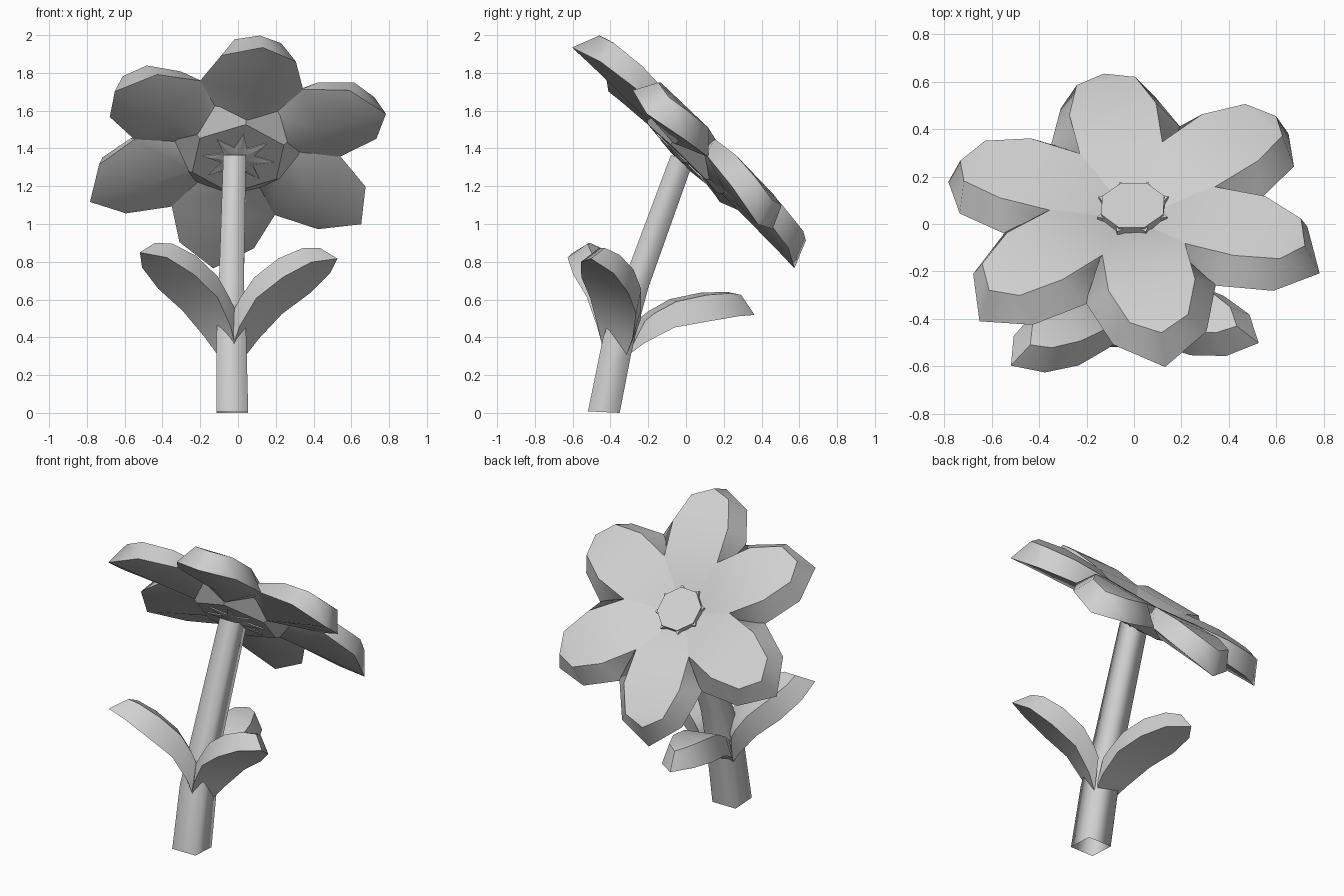
import bpy
import bmesh
from math import cos, sin, pi, radians
from mathutils import Matrix, Vector

old = bpy.data.objects.get("Cube")
if old:
    bpy.data.objects.remove(old, do_unlink=True)

grey = bpy.data.materials.new("light_grey")
grey.use_nodes = True
grey.diffuse_color = (0.63, 0.63, 0.63, 1)
grey.node_tree.nodes["Principled BSDF"].inputs["Base Color"].default_value = grey.diffuse_color


def finish(name, bm, matrix=Matrix(), smooth=55):
    """Clean the mesh, place it and shade it."""
    bmesh.ops.remove_doubles(bm, verts=bm.verts, dist=0.0005)
    bmesh.ops.dissolve_degenerate(bm, edges=bm.edges, dist=0.0005)
    bmesh.ops.recalc_face_normals(bm, faces=bm.faces)
    bm.transform(matrix)
    mesh = bpy.data.meshes.new(name)
    bm.to_mesh(mesh)
    bm.free()
    mesh.materials.append(grey)
    obj = bpy.data.objects.new(name, mesh)
    bpy.context.collection.objects.link(obj)
    bpy.ops.object.select_all(action="DESELECT")
    obj.select_set(True)
    bpy.context.view_layer.objects.active = obj
    bpy.ops.object.shade_smooth_by_angle(angle=radians(smooth))


def skin(rings, cap=True):
    """Bridge a row of equal rings into one surface."""
    bm = bmesh.new()
    rows = [[bm.verts.new(p) for p in ring] for ring in rings]
    n = len(rows[0])
    for a, b in zip(rows, rows[1:]):
        for i in range(n):
            j = (i + 1) % n
            bm.faces.new((a[i], a[j], b[j], b[i]))
    if cap:
        bm.faces.new(rows[0])
        bm.faces.new(rows[-1])
    return bm


def blade(name, stations, matrix, keel=1.0):
    """Thick petal or leaf: keeled underside, narrower top, sloping rim."""
    rings = []
    for (r0, w0, h0), (r1, w1, h1) in stations:
        rings.append([(r0, -w0, h0), (r0, 0, h0 * keel), (r0, w0, h0),
                      (r1, w1, h1), (r1, -w1, h1)])
    finish(name, skin(rings), matrix)


def disc(name, radii, levels, count, matrix):
    """Plate through (height, scale) levels; its outline cycles through the radii."""
    rings = []
    for h, scale in levels:
        rings.append([(scale * radii[i % len(radii)] * cos(2 * pi * i / count),
                       scale * radii[i % len(radii)] * sin(2 * pi * i / count), h)
                      for i in range(count)])
    finish(name, skin(rings), matrix, 32)


# Tilted flower head frame
normal = Vector((-0.04, 0.699, 0.713)).normalized()
along = Vector((0.156, -0.70, 0.695))
along = (along - normal * along.dot(normal)).normalized()
side = normal.cross(along)
head = Matrix.Translation((0, -0.015, 1.35)) @ Matrix((along, side, normal)).transposed().to_4x4()

# Petals: (radius, half width, height) of underside and top
petal = [((0, 0, 0), (0, 0, 0.045)),
         ((0.27, 0.16, 0.085), (0.29, 0.176, 0.175)),
         ((0.47, 0.279, 0.075), (0.53, 0.185, 0.185)),
         ((0.71, 0.2, 0.045), (0.715, 0.125, 0.168)),
         ((0.84, 0, 0), (0.78, 0, 0.147))]
for k in range(6):
    blade(f"petal_{k + 1}", petal, head @ Matrix.Rotation(k * pi / 3, 4, "Z"), 0.1)

# Flower centre, with small points around it
turn = head @ Matrix.Rotation(0.2, 4, "Z")
disc("flower_centre", [0.142], [(0.03, 1), (0.135, 1)], 8, turn)
disc("centre_points", [0.16, 0.11], [(0.08, 1), (0.126, 1)], 16, turn)

# Flaring underside cup and star of sepals
disc("underside_cup", [0.26], [(-0.006, 1), (0.085, 1.5)], 6, head)
flip = head @ Matrix.Rotation(pi, 4, "X")
disc("sepal_star", [0.19, 0.09], [(0, 1), (0.012, 1), (0.024, 0.4)], 16, flip)

# Leaning square stem, open at both ends
path = [(-0.03, -0.435, 0.004, 0.084), (-0.035, -0.36, 0.38, 0.079),
        (-0.035, -0.265, 0.68, 0.066), (-0.018, -0.02, 1.35, 0.06)]
rings = []
for x, y, z, half in path:
    lean_drop = 0.25 * half if z > 0.1 else 0.004
    rings.append([(x + sx * half, y + sy * half, z - sy * lean_drop)
                  for sx, sy in ((-1, -1), (1, -1), (1, 1), (-1, 1))])
finish("stem", skin(rings, cap=False), smooth=120)

# Three leaves around the stem, in a frame leaning with it
leaf = [((0.04, 0.075, -0.065), (0.065, 0.1, 0.14)),
        ((0.1, 0.11, 0.03), (0.1, 0.1, 0.195)),
        ((0.22, 0.145, 0.16), (0.19, 0.11, 0.293)),
        ((0.383, 0.15, 0.25), (0.334, 0.105, 0.378)),
        ((0.53, 0.105, 0.325), (0.46, 0.065, 0.428)),
        ((0.63, 0, 0.36), (0.525, 0, 0.437))]
lean = Matrix.Translation((-0.03, -0.34, 0.38)) @ Matrix.Rotation(radians(-19), 4, "X")
for name, angle in (("back_leaf", 100), ("left_leaf", -28), ("right_leaf", 219)):
    blade(name, leaf, lean @ Matrix.Rotation(radians(angle), 4, "Z"))
